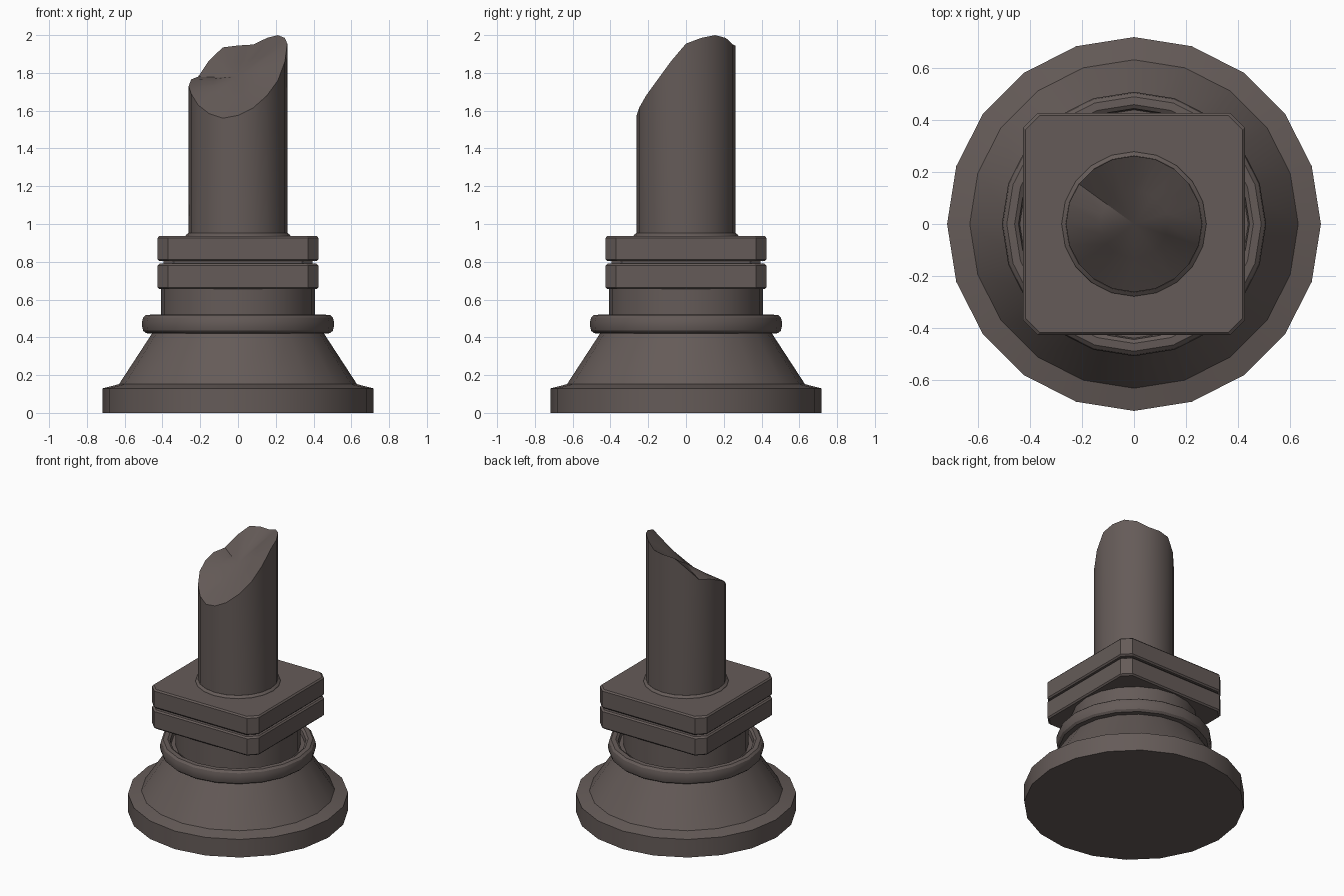
import bpy, bmesh, math

if "Cube" in bpy.data.objects:
    bpy.data.objects.remove(bpy.data.objects["Cube"])

mat = bpy.data.materials.new("dark brown stone")
mat.diffuse_color = (0.13, 0.105, 0.098, 1)
mat.use_nodes = True
mat.node_tree.nodes["Principled BSDF"].inputs["Base Color"].default_value = mat.diffuse_color
SIDES = 20


def finish(name, bm):
    bmesh.ops.recalc_face_normals(bm, faces=bm.faces)
    me = bpy.data.meshes.new(name)
    bm.to_mesh(me)
    bm.free()
    me.materials.append(mat)
    ob = bpy.data.objects.new(name, me)
    bpy.context.collection.objects.link(ob)
    bpy.ops.object.select_all(action='DESELECT')
    ob.select_set(True)
    bpy.context.view_layer.objects.active = ob
    bpy.ops.object.shade_smooth_by_angle(angle=math.radians(30))
    return ob


def loft(name, rings, fan_z=None):
    """Join rings of points; cap the bottom, and cap the top flat or with a fan."""
    bm = bmesh.new()
    loops = [[bm.verts.new(p) for p in ring] for ring in rings]
    n = len(loops[0])
    for a, b in zip(loops, loops[1:]):
        for i in range(n):
            j = (i + 1) % n
            bm.faces.new((a[i], a[j], b[j], b[i]))
    bm.faces.new(loops[0][::-1])
    if fan_z is None:
        bm.faces.new(loops[-1])
    else:
        c = bm.verts.new((0, 0, fan_z))
        for i in range(n):
            bm.faces.new((loops[-1][i], loops[-1][(i + 1) % n], c))
    return finish(name, bm)


def circle(r, z):
    """z is one height, or a list with a height for each side."""
    zs = z if isinstance(z, list) else [z] * SIDES
    return [(r * math.cos(2 * math.pi * i / SIDES),
             r * math.sin(2 * math.pi * i / SIDES), zs[i]) for i in range(SIDES)]


def square(h, z, c=0.055):
    """Square outline with cut corners."""
    k = h - c
    return [(h, -k, z), (h, k, z), (k, h, z), (-k, h, z),
            (-h, k, z), (-h, -k, z), (-k, -h, z), (k, -h, z)]


# round foot with sloping skirt
loft("base", [circle(r, z) for r, z in
              [(0.717, 0), (0.717, 0.13), (0.63, 0.152), (0.452, 0.425)]])

# rounded ring, open towards the neck by a narrow slit
loft("ring", [circle(r, z) for r, z in
              [(0.45, 0.42), (0.488, 0.422), (0.502, 0.435), (0.507, 0.455),
               (0.507, 0.485), (0.502, 0.505), (0.488, 0.518), (0.458, 0.52),
               (0.443, 0.51), (0.438, 0.48)]])

# neck
loft("neck", [circle(0.408, 0.44), circle(0.408, 0.66)])

# two square plates with a thin groove between them
for name, z0, z1 in (("lower_plate", 0.655, 0.79), ("upper_plate", 0.803, 0.937)):
    loft(name, [square(0.416, z0), square(0.425, z0 + 0.01),
                square(0.425, z1 - 0.01), square(0.416, z1)])
loft("plate_core", [square(0.395, 0.77), square(0.395, 0.82)])

# collar at the foot of the shaft
loft("collar", [circle(0.28, 0.93), circle(0.276, 0.942), circle(0.262, 0.953)])

# shaft with a slanted broken top: rim height every 18 degrees from +x
rim = [1.955, 1.985, 2.0, 1.985, 1.95, 1.945, 1.935, 1.865, 1.78, 1.765,
       1.73, 1.69, 1.63, 1.585, 1.56, 1.575, 1.615, 1.68, 1.76, 1.86]
mean = sum(rim) / SIDES
inner = [mean - 0.01 + 0.5 * (z - mean) for z in rim]
loft("broken_shaft", [circle(0.261, 0.93), circle(0.261, rim), circle(0.13, inner)],
     mean - 0.01)
